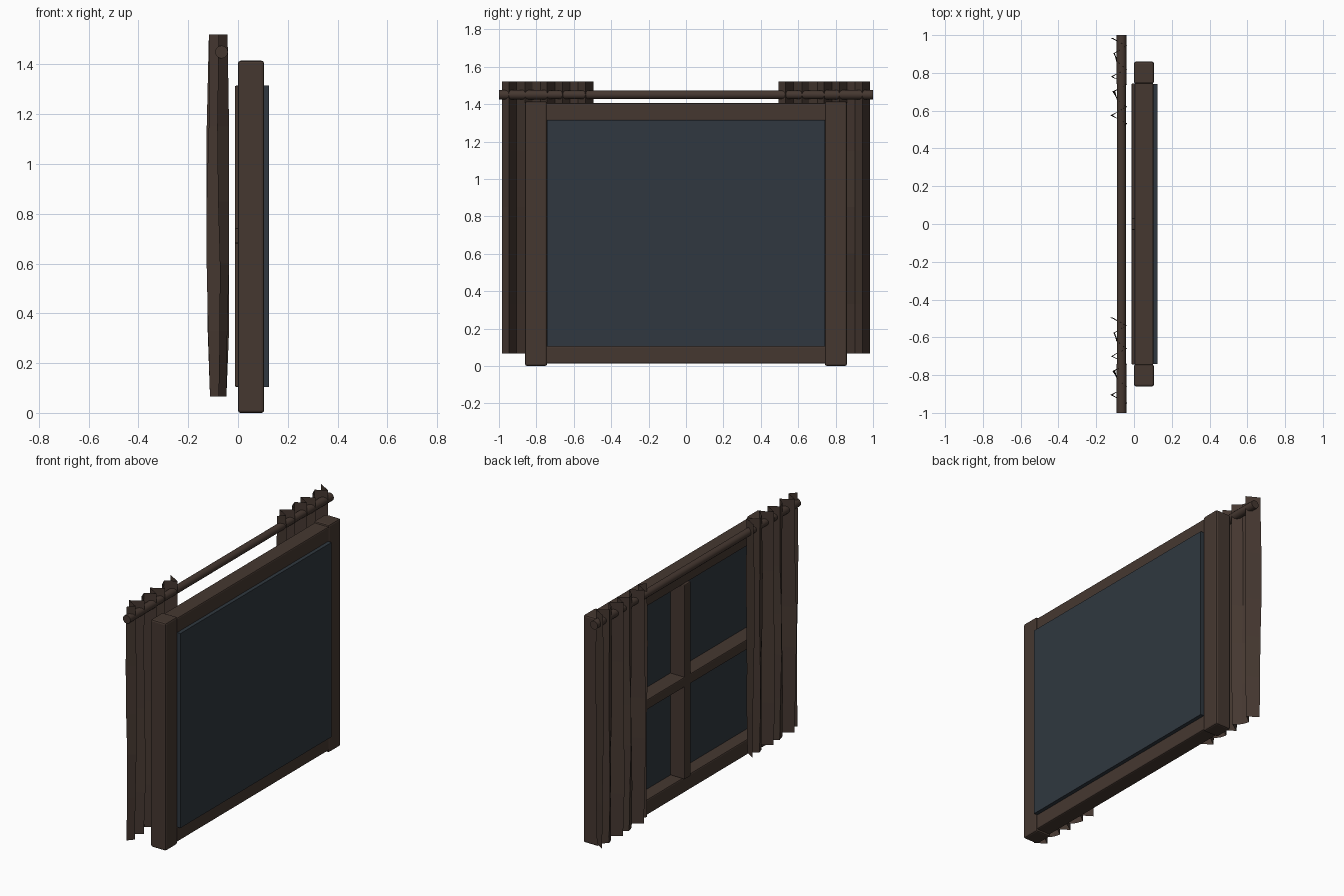
import bpy, bmesh, math

if "Cube" in bpy.data.objects:
    bpy.data.objects.remove(bpy.data.objects["Cube"])

def material(name, rgb):
    m = bpy.data.materials.new(name)
    m.diffuse_color = (*rgb, 1)
    m.use_nodes = True
    m.node_tree.nodes["Principled BSDF"].inputs["Base Color"].default_value = m.diffuse_color
    return m

brown = material("dark_brown", (0.060, 0.039, 0.030))
blue = material("dark_glass", (0.029, 0.039, 0.050))

def finish(name, bm, mat):
    me = bpy.data.meshes.new(name)
    bm.to_mesh(me)
    bm.free()
    me.materials.append(mat)
    ob = bpy.data.objects.new(name, me)
    bpy.context.collection.objects.link(ob)
    return ob

def box(name, x, y, z, mat, bevel=0.0):
    bm = bmesh.new()
    bmesh.ops.create_cube(bm, size=1)
    for v in bm.verts:
        v.co = [a + (b - a) * (c + 0.5) for (a, b), c in zip((x, y, z), v.co)]
    if bevel:
        bmesh.ops.bevel(bm, geom=bm.edges[:], offset=bevel, segments=2,
                        profile=0.5, affect='EDGES')
    return finish(name, bm, mat)

# window frame: two stiles, two rails
for side, s in (("left", -1), ("right", 1)):
    box(f"stile_{side}", (0, 0.105), sorted((s * 0.743, s * 0.86)), (0, 1.415), brown, 0.01)
box("top_rail", (0.003, 0.102), (-0.75, 0.75), (1.31, 1.405), brown, 0.008)
box("bottom_rail", (0.003, 0.102), (-0.75, 0.75), (0.012, 0.108), brown, 0.008)

# glazing bars and glass
box("vertical_bar", (-0.013, 0.095), (-0.032, 0.032), (0.105, 1.315), brown, 0.006)
box("horizontal_bar", (-0.013, 0.095), (-0.745, 0.745), (0.68, 0.742), brown, 0.006)
box("glass", (0.085, 0.124), (-0.742, 0.742), (0.105, 1.315), blue)

# curtain rod with slightly thicker ends
def rod(name, y0, y1, r):
    bm = bmesh.new()
    bmesh.ops.create_cone(bm, cap_ends=True, segments=12, radius1=r, radius2=r, depth=y1 - y0)
    for v in bm.verts:
        x, y, z = v.co
        v.co = (x - 0.066, z + (y0 + y1) / 2, y + 1.45)
    ob = finish(name, bm, brown)
    bpy.context.view_layer.objects.active = ob
    ob.select_set(True)
    bpy.ops.object.shade_smooth_by_angle(angle=math.radians(40))
    ob.select_set(False)

rod("rod_middle", -0.745, 0.745, 0.0235)
rod("rod_end_left", -1.0, -0.74, 0.026)
rod("rod_end_right", 0.74, 1.0, 0.026)

# curtains: pleated sheets, folds as (y, x) with gentle sway by height
folds = [(0.985, -0.117), (0.943, -0.042), (0.903, -0.105), (0.86, -0.088),
         (0.82, -0.042), (0.78, -0.117), (0.738, -0.042), (0.702, -0.103),
         (0.658, -0.088), (0.62, -0.042), (0.575, -0.117), (0.533, -0.042),
         (0.495, -0.078)]
levels = [(0.066, 0.88), (0.33, 1.05), (0.60, 1.18), (0.85, 1.2), (1.15, 1.08), (1.52, 1.0)]

def curtain(name, dy):
    bm = bmesh.new()
    rows = []
    for z, amp in levels:
        row = []
        for i, (y, x) in enumerate(folds):
            sway = 0.008 * math.sin(i * 2.1 + z * 4) * math.sin(math.pi * (z - 0.066) / 1.454)
            px = -0.08 + (x + 0.08) * amp + sway
            row.append(bm.verts.new((max(-0.126, min(-0.036, px)), y + dy, z)))
        rows.append(row)
    for a, b in zip(rows, rows[1:]):
        for i in range(len(folds) - 1):
            bm.faces.new((a[i], a[i + 1], b[i + 1], b[i]))
    finish(name, bm, brown)

curtain("curtain_right", 0)
curtain("curtain_left", -1.48)
